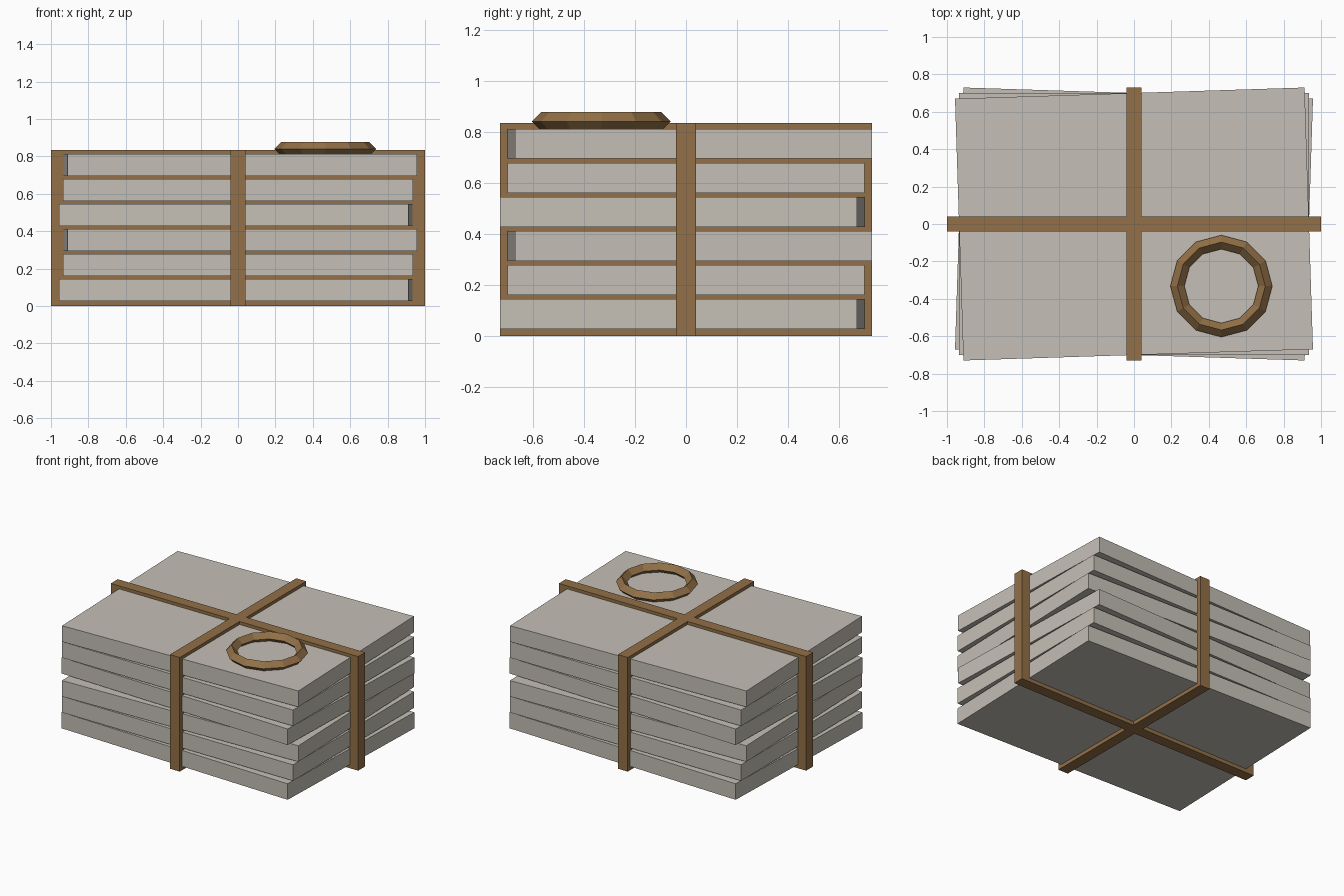
import bpy, bmesh, math
from mathutils import Matrix

if "Cube" in bpy.data.objects:
    bpy.data.objects.remove(bpy.data.objects["Cube"])


def material(name, rgb):
    lin = [((c / 255 + 0.055) / 1.055) ** 2.4 for c in rgb]
    m = bpy.data.materials.new(name)
    m.diffuse_color = (*lin, 1)
    m.use_nodes = True
    m.node_tree.nodes["Principled BSDF"].inputs["Base Color"].default_value = m.diffuse_color
    return m


STONE = material("pale_grey", (197, 192, 183))
BROWN = material("strap_brown", (146, 112, 71))


def box(name, size, z0, mat, angle=0.0):
    bm = bmesh.new()
    bmesh.ops.create_cube(bm, size=1, matrix=Matrix.Diagonal((*size, 1)))
    me = bpy.data.meshes.new(name)
    bm.to_mesh(me)
    bm.free()
    me.materials.append(mat)
    ob = bpy.data.objects.new(name, me)
    ob.location.z = z0 + size[2] / 2
    ob.rotation_euler.z = angle
    bpy.context.collection.objects.link(ob)
    return ob


# Stack of six slabs, each turned slightly in a repeating pattern
for i in range(6):
    box(f"slab_{i + 1}", (1.87, 1.4, 0.117), 0.027 + i * 0.1335, STONE,
        (i % 3 - 1) * 0.032)

# Two crossing straps, solid through the stack
box("long_strap", (2.0, 0.08, 0.834), 0, BROWN)
box("short_strap", (0.08, 1.46, 0.834), 0, BROWN)

# Faceted ring lying on top
bpy.ops.mesh.primitive_torus_add(
    major_segments=12, minor_segments=4, major_radius=0.235,
    minor_radius=0.0375, location=(0.467, -0.332, 0.84))
ring = bpy.context.object
ring.name = "ring"
ring.data.materials.append(BROWN)
for p in ring.data.polygons:
    p.use_smooth = False
